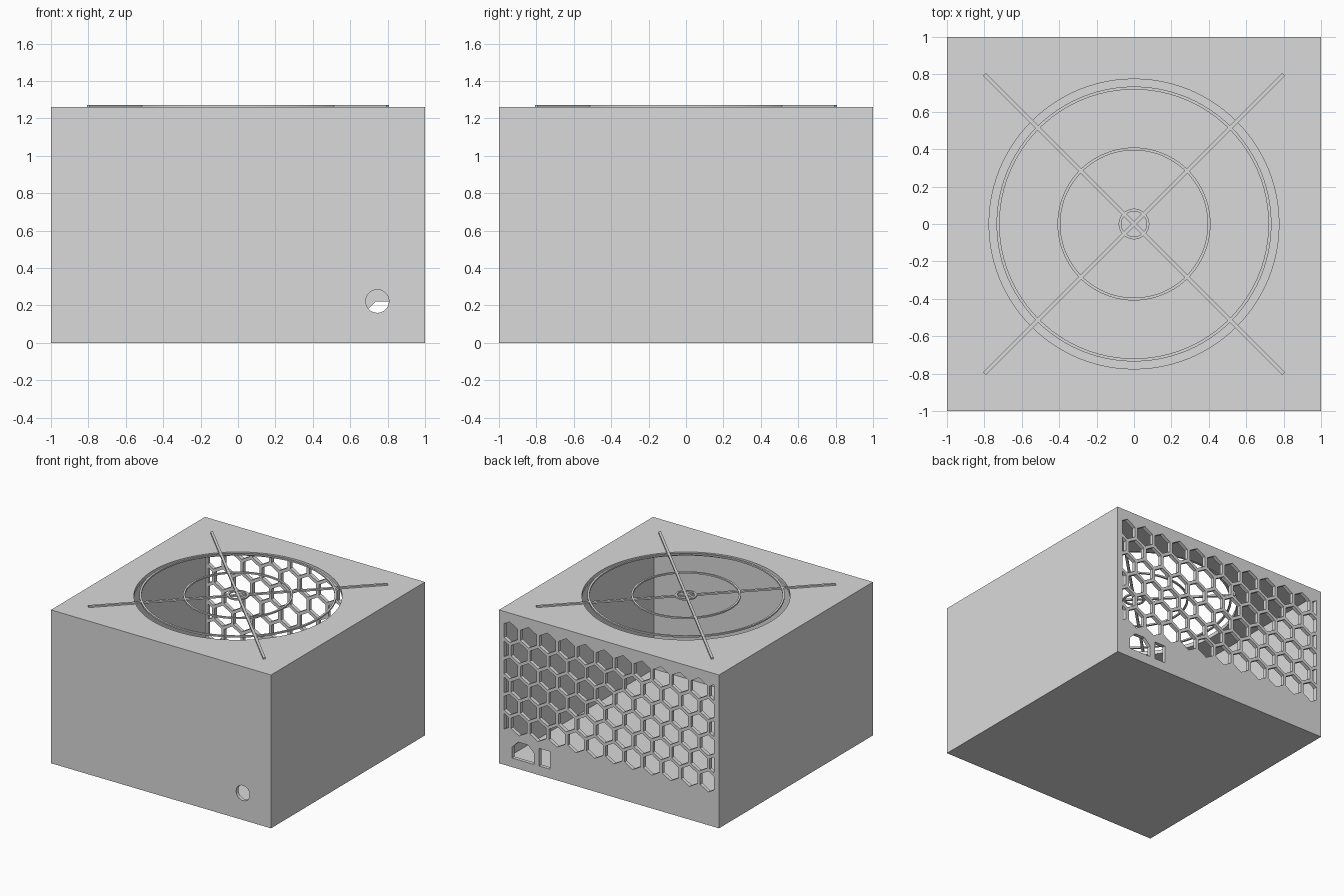
import bpy, bmesh
from math import sin, cos, pi, sqrt, radians
from mathutils import Matrix, Vector

old = bpy.data.objects.get("Cube")
if old:
    bpy.data.objects.remove(old, do_unlink=True)

HEIGHT, WALL, TOP = 1.26, 0.03, 1.272

grey = bpy.data.materials.new("light grey metal")
grey.use_nodes = True
grey.diffuse_color = (0.7, 0.7, 0.7, 1)
grey.node_tree.nodes["Principled BSDF"].inputs["Base Color"].default_value = (0.7, 0.7, 0.7, 1)


def make(name, bm):
    bmesh.ops.recalc_face_normals(bm, faces=bm.faces)
    mesh = bpy.data.meshes.new(name)
    bm.to_mesh(mesh)
    bm.free()
    mesh.materials.append(grey)
    obj = bpy.data.objects.new(name, mesh)
    bpy.context.collection.objects.link(obj)
    return obj


def add_box(bm, lo, hi, turn=0):
    lo, hi = Vector(lo), Vector(hi)
    mat = Matrix.Rotation(turn, 4, 'Z') @ Matrix.Translation((lo + hi) / 2) @ Matrix.Diagonal((*(hi - lo), 1))
    bmesh.ops.create_cube(bm, size=1, matrix=mat)


def add_prism(bm, points, offset):
    """Extrude a closed outline by an offset vector."""
    face = bm.faces.new([bm.verts.new(p) for p in points])
    moved = bmesh.ops.extrude_face_region(bm, geom=[face])["geom"]
    bmesh.ops.translate(bm, vec=offset, verts=[g for g in moved if isinstance(g, bmesh.types.BMVert)])


def circle(cx, cy, r, n, start=0):
    return [(cx + r * cos(start + 2 * pi * i / n), cy + r * sin(start + 2 * pi * i / n)) for i in range(n)]


def boolean(obj, bm, operation='DIFFERENCE'):
    cutter = make("cutter", bm)
    cutter.hide_render = True
    mod = obj.modifiers.new("cut", 'BOOLEAN')
    mod.operation, mod.solver, mod.object = operation, 'EXACT', cutter
    bpy.context.view_layer.objects.active = obj
    bpy.ops.object.modifier_apply(modifier=mod.name)
    bpy.data.objects.remove(cutter, do_unlink=True)


def smooth(obj):
    bpy.ops.object.select_all(action='DESELECT')
    obj.select_set(True)
    bpy.context.view_layer.objects.active = obj
    bpy.ops.object.shade_smooth_by_angle(angle=radians(30))


# Hollow case
bm = bmesh.new()
add_box(bm, (-1, -1, 0), (1, 1, HEIGHT))
case = make("case", bm)
bm = bmesh.new()
inner = 1 - WALL
add_box(bm, (-inner, -inner, WALL), (inner, inner, HEIGHT - WALL))
boolean(case, bm)

# Round fan opening in the top
bm = bmesh.new()
add_prism(bm, [(x, y, HEIGHT - 0.1) for x, y in circle(0, 0, 0.775, 96)], (0, 0, 0.2))
boolean(case, bm)

# Cable hole in the front
bm = bmesh.new()
add_prism(bm, [(x, -1.1, z) for x, z in circle(0.745, 0.222, 0.062, 32)], (0, 0.2, 0))
boolean(case, bm)

# Socket with chamfered top corners, and switch opening beside it
bm = bmesh.new()
socket = [(0.68, 0.075), (0.88, 0.075), (0.88, 0.165), (0.825, 0.22), (0.735, 0.22), (0.68, 0.165)]
add_prism(bm, [(x, 0.9, z) for x, z in socket], (0, 0.2, 0))
add_box(bm, (0.535, 0.9, 0.075), (0.635, 1.1, 0.22))
boolean(case, bm)

# Honeycomb vent in the back, trimmed to the width of the inside
PITCH, HEX_R, ROWS = 0.172, 0.085, 6
row_step = PITCH * sqrt(3) / 2
bm = bmesh.new()
for row in range(ROWS):
    z = 0.73 + (row - (ROWS - 1) / 2) * row_step
    shift = PITCH / 4 * (1 if row % 2 else -1)
    for col in range(-6, 7):
        x = col * PITCH + shift
        add_prism(bm, [(a, 0.9, b) for a, b in circle(x, z, HEX_R, 6, pi / 2)], (0, 0.2, 0))
vent = make("vent_cutter", bm)
bm = bmesh.new()
add_box(bm, (-0.953, 0.8, 0), (0.953, 1.2, HEIGHT))
boolean(vent, bm, 'INTERSECT')
bm = bmesh.new()
bm.from_mesh(vent.data)
bpy.data.objects.remove(vent, do_unlink=True)
boolean(case, bm)
smooth(case)

# Fan guard rings
for name, r_in, r_out in (("outer_ring", 0.719, 0.735), ("middle_ring", 0.394, 0.409), ("hub_ring", 0.067, 0.082)):
    bm = bmesh.new()
    n = 96
    loops = [[bm.verts.new((x, y, z)) for x, y in circle(0, 0, r, n)]
             for r, z in ((r_in, HEIGHT), (r_out, HEIGHT), (r_out, TOP), (r_in, TOP))]
    for k in range(4):
        a, b = loops[k], loops[(k + 1) % 4]
        for i in range(n):
            j = (i + 1) % n
            bm.faces.new((a[i], a[j], b[j], b[i]))
    smooth(make(name, bm))

# Crossed guard bars
reach = 0.8 * sqrt(2)
for name, turn in (("guard_bar_a", pi / 4), ("guard_bar_b", -pi / 4)):
    bm = bmesh.new()
    add_box(bm, (-reach, -0.01, HEIGHT - 0.001), (reach, 0.01, TOP), turn)
    make(name, bm)
